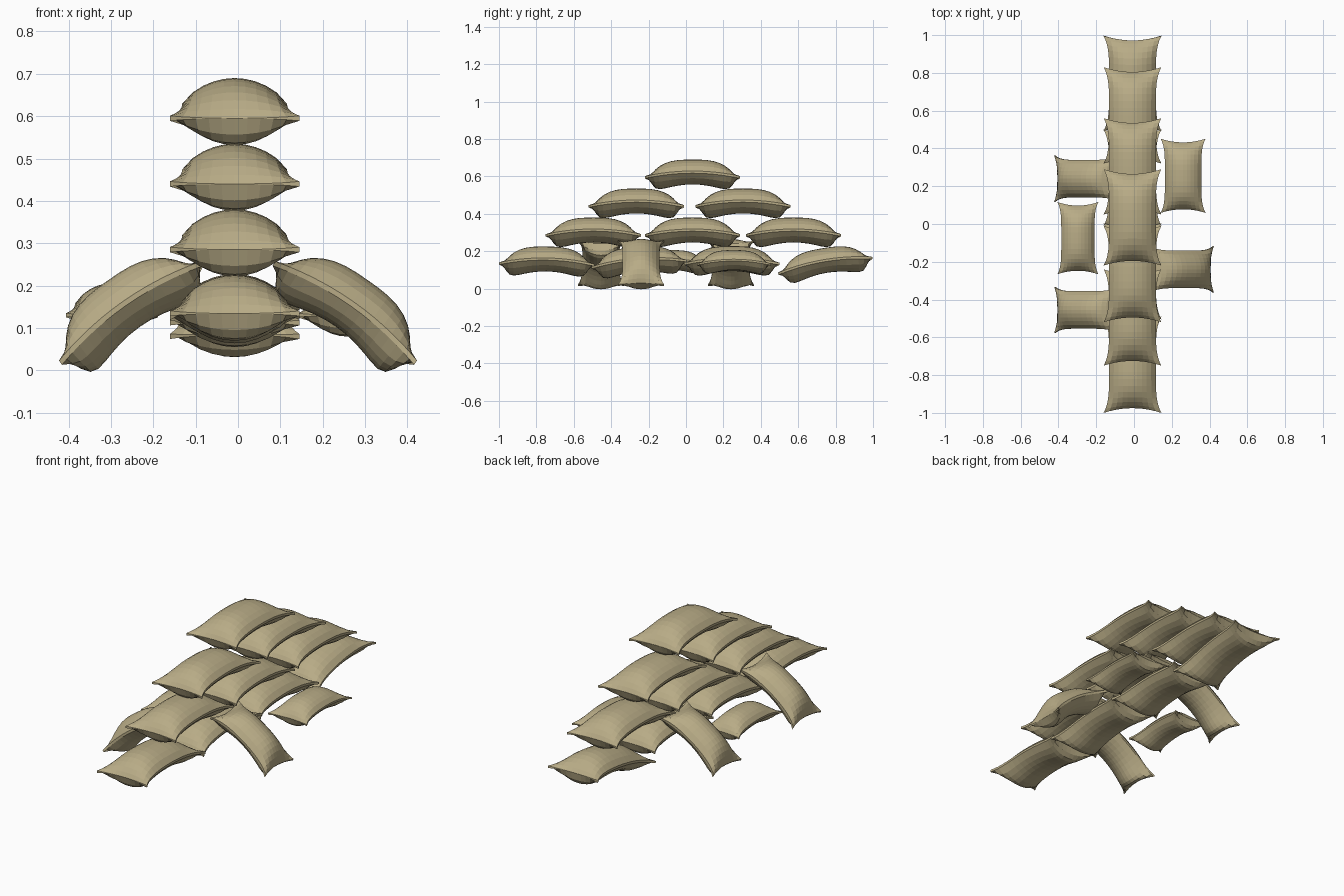
import bpy, bmesh, math

if "Cube" in bpy.data.objects:
    bpy.data.objects.remove(bpy.data.objects["Cube"])

NU, NV = 16, 10   # grid divisions along and across a bag

mat = bpy.data.materials.new("burlap")
mat.diffuse_color = (0.48, 0.41, 0.24, 1)
mat.use_nodes = True
mat.node_tree.nodes["Principled BSDF"].inputs["Base Color"].default_value = mat.diffuse_color


def bag_point(u, v, top):
    """Point on a slumped pillow: u along the length, v across."""
    half_w = 0.124 + 0.029 * abs(u) ** 5             # corners splay out
    length = 0.255 - 0.025 * (1 - v * v) * abs(u) ** 3  # ends dip inward
    seam = 0.028 * (1 - u * u)
    if top:
        crest = 0.095 * (1 - abs(u) ** 3)
    else:
        crest = -(0.038 + 0.068 * u * u) * (1 - u ** 6)
    belly = max(0, 1 - v * v) ** 0.8
    rim = 0.006 if top else -0.006
    return half_w * v, length * u, seam + (crest - seam) * belly + rim * (1 - belly)


def make_bag_mesh():
    bm = bmesh.new()
    us = [math.sin(math.pi / 2 * (-1 + 2 * i / NU)) * 0.4 + 0.6 * (-1 + 2 * i / NU)
          for i in range(NU + 1)]
    vs = [-1 + 2 * j / NV for j in range(NV + 1)]
    rings = []
    for u in us:
        ring = [bm.verts.new(bag_point(u, v, True)) for v in vs]
        ring += [bm.verts.new(bag_point(u, v, False)) for v in reversed(vs)]
        rings.append(ring)
    n = len(rings[0])
    for a, b in zip(rings, rings[1:]):
        for j in range(n):
            k = (j + 1) % n
            bm.faces.new((a[j], a[k], b[k], b[j]))
    # thin sewn ends
    for ring in (rings[0], rings[-1]):
        for j in range(NV):
            bm.faces.new((ring[j], ring[j + 1], ring[n - 2 - j], ring[n - 1 - j]))
    bmesh.ops.recalc_face_normals(bm, faces=bm.faces)
    mesh = bpy.data.meshes.new("sandbag")
    bm.to_mesh(mesh)
    bm.free()
    mesh.materials.append(mat)
    return mesh


bag = make_bag_mesh()


def place(name, loc, tilt=0, turn=0, scale=(1, 1, 1)):
    ob = bpy.data.objects.new(name, bag)
    ob.location = loc
    ob.rotation_euler = (math.radians(tilt), 0, math.radians(turn))
    ob.scale = scale
    bpy.context.collection.objects.link(ob)


# stacked wall: (row, y centre, z of end seam, tilt)
wall = [(1, -0.745, 0.130, -1), (1, -0.25, 0.130, 4), (1, 0.245, 0.132, 0), (1, 0.745, 0.122, 9.5),
        (2, -0.495, 0.285, 0), (2, 0.035, 0.285, 0), (2, 0.575, 0.285, 0),
        (3, -0.265, 0.440, 0), (3, 0.305, 0.440, 0),
        (4, 0.035, 0.595, 0)]
for row, y, z, tilt in wall:
    place(f"wall_bag_row_{row}", (-0.008, y, z), tilt)

# bags leaning against the sides
for side, y in ((1, -0.24), (-1, 0.24), (-1, -0.455)):
    place("leaning_bag", (side * 0.252, y, 0.135), -35, -90 * side, (0.8, 0.8, 1))

# small bags lying alongside
place("right_side_bag", (0.26, 0.255, 0.13), 0, 0, (0.78, 0.77, 0.8))
place("left_side_bag", (-0.297, -0.075, 0.13), 0, 0, (0.71, 0.75, 0.8))
